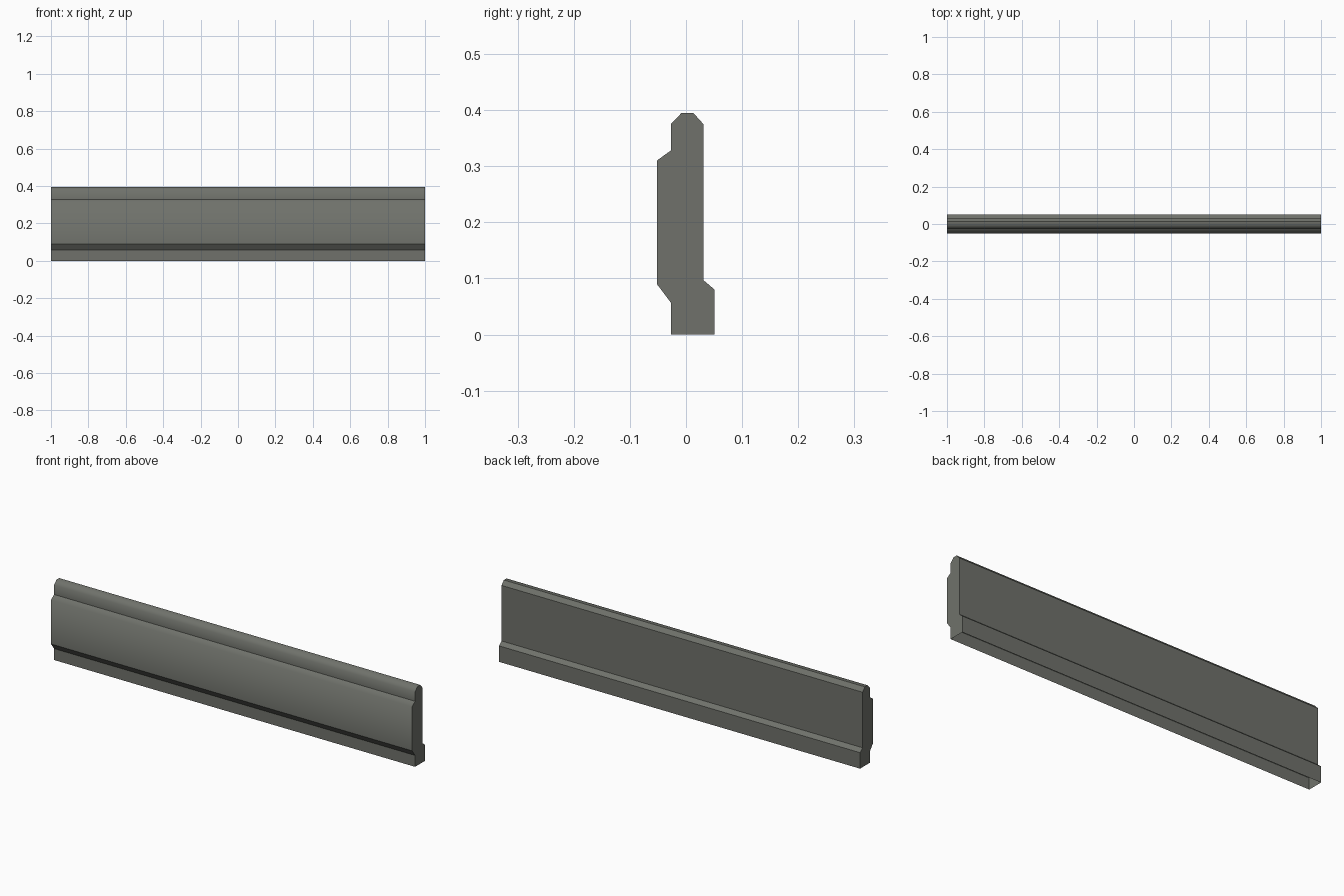
import bpy, bmesh

if "Cube" in bpy.data.objects:
    bpy.data.objects.remove(bpy.data.objects["Cube"])

# Cross-section (y, z), running from the front bottom corner up, over and down the back
profile = [(-0.027, 0), (-0.027, 0.057), (-0.052, 0.09), (-0.052, 0.31),
           (-0.027, 0.328), (-0.027, 0.375), (-0.008, 0.395), (0.013, 0.395),
           (0.031, 0.375), (0.031, 0.097), (0.051, 0.08), (0.051, 0)]
soft = {3, 5, 6}      # profile corners that are shaded smooth
half = 1.0

mat = bpy.data.materials.new("dark_grey_concrete")
mat.diffuse_color = (0.16, 0.167, 0.147, 1)
mat.use_nodes = True
mat.node_tree.nodes["Principled BSDF"].inputs["Base Color"].default_value = mat.diffuse_color

bm = bmesh.new()
left = [bm.verts.new((-half, y, z)) for y, z in profile]
right = [bm.verts.new((half, y, z)) for y, z in profile]

# Long side faces, underside left open
for i in range(len(profile) - 1):
    bm.faces.new((left[i], right[i], right[i + 1], left[i + 1]))

# End caps
bm.faces.new(left)
bm.faces.new(right[::-1])
bmesh.ops.recalc_face_normals(bm, faces=bm.faces)

# Point normals outwards (front panel must face -y)
bm.normal_update()
panel = min(bm.faces, key=lambda f: f.calc_center_median().y)
if panel.normal.y > 0:
    bmesh.ops.reverse_faces(bm, faces=bm.faces)

# Smooth only the soft corners, keep all others crisp
for f in bm.faces:
    f.smooth = True
for e in bm.edges:
    e.smooth = False
for i in soft:
    bm.edges.get((left[i], right[i])).smooth = True

mesh = bpy.data.meshes.new("barrier_wall")
bm.to_mesh(mesh)
bm.free()
mesh.materials.append(mat)
wall = bpy.data.objects.new("barrier_wall", mesh)
bpy.context.collection.objects.link(wall)
